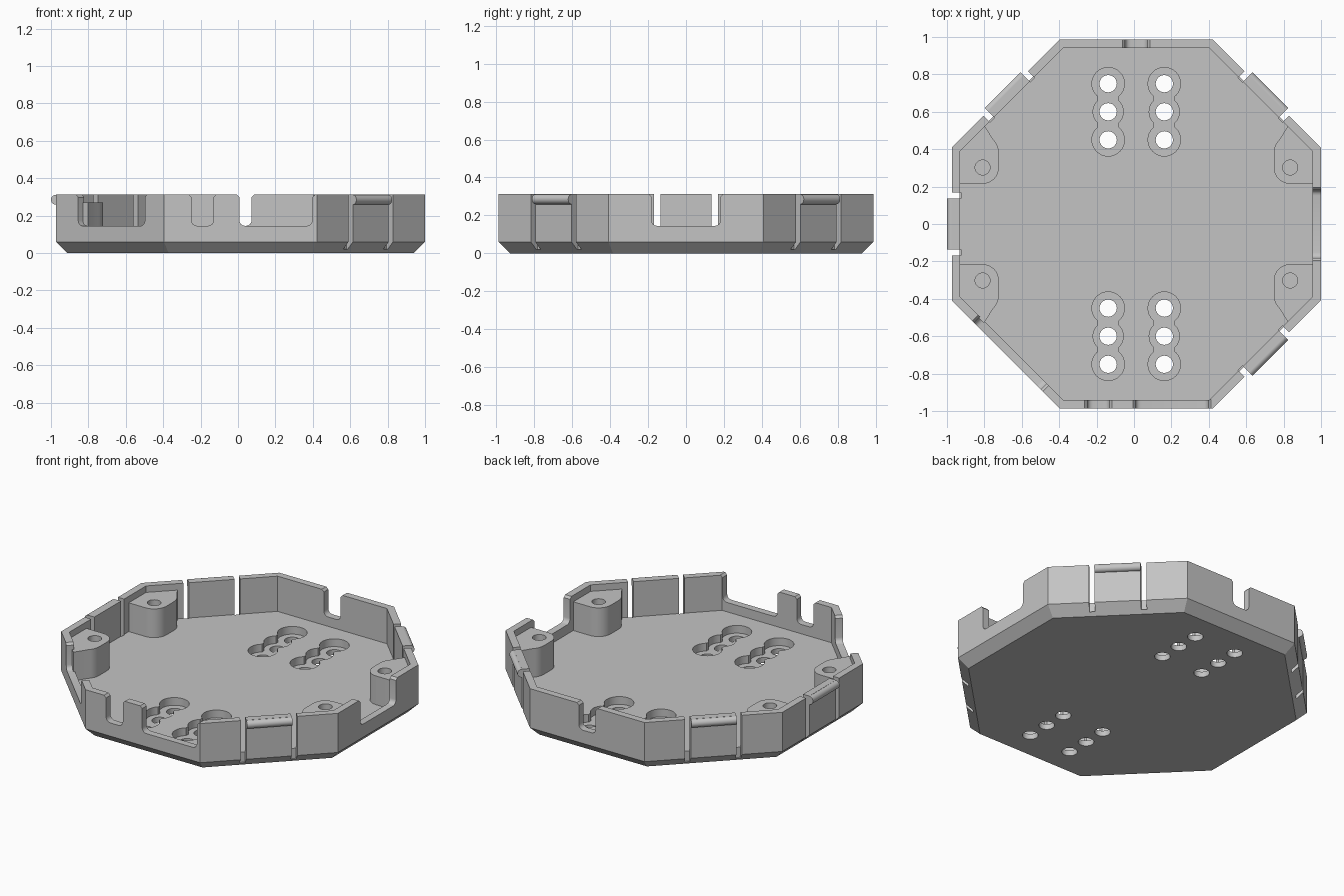
import bpy, bmesh, math
from mathutils import Matrix, Vector

cube = bpy.data.objects.get("Cube")
if cube:
    bpy.data.objects.remove(cube, do_unlink=True)

CX = 0.0125           # tray centre, shifted by the side clip
APO = 0.9865          # octagon apothem
WALL = 0.045
HEIGHT = 0.312
FLOOR = 0.085
CHAMFER = 0.06
SILL = 0.145

grey = bpy.data.materials.new("light grey plastic")
grey.use_nodes = True
colour = (0.55, 0.55, 0.55, 1)
grey.diffuse_color = colour
grey.node_tree.nodes["Principled BSDF"].inputs["Base Color"].default_value = colour


def make(name, bm):
    bmesh.ops.recalc_face_normals(bm, faces=bm.faces)
    mesh = bpy.data.meshes.new(name)
    bm.to_mesh(mesh)
    bm.free()
    mesh.materials.append(grey)
    obj = bpy.data.objects.new(name, mesh)
    bpy.context.collection.objects.link(obj)
    return obj


def prism(name, pts, matrix, low, high):
    """Extrude a 2D outline along local z from low to high."""
    bm = bmesh.new()
    rings = [[bm.verts.new(matrix @ Vector((u, v, w))) for u, v in pts] for w in (low, high)]
    bm.faces.new(rings[0])
    bm.faces.new(rings[1])
    n = len(pts)
    for i in range(n):
        j = (i + 1) % n
        bm.faces.new((rings[0][i], rings[0][j], rings[1][j], rings[1][i]))
    return make(name, bm)


def arc(cx, cy, r, start, end, steps):
    angles = [math.radians(start + (end - start) * i / steps) for i in range(steps + 1)]
    return [(cx + r * math.cos(a), cy + r * math.sin(a)) for a in angles]


def circle(cx, cy, r, steps=32):
    return arc(cx, cy, r, 0, 360, steps)[:-1]


def wall_frame(degrees):
    """Local x runs along the wall, y is up, z points outward."""
    a = math.radians(degrees)
    t = Vector((-math.sin(a), math.cos(a), 0))
    n = Vector((math.cos(a), math.sin(a), 0))
    m = Matrix((t, Vector((0, 0, 1)), n)).transposed().to_4x4()
    return Matrix.Translation((CX, 0, 0)) @ m


def cut(target, cutter):
    mod = target.modifiers.new("cut", "BOOLEAN")
    mod.operation = "DIFFERENCE"
    mod.solver = "EXACT"
    mod.object = cutter
    bpy.context.view_layer.objects.active = target
    bpy.ops.object.modifier_apply(modifier=mod.name)
    bpy.data.objects.remove(cutter, do_unlink=True)


def smooth(obj):
    bpy.ops.object.select_all(action="DESELECT")
    obj.select_set(True)
    bpy.context.view_layer.objects.active = obj
    bpy.ops.object.shade_smooth_by_angle(angle=math.radians(28))


# Octagonal tray lofted from rings of (apothem, height)
bm = bmesh.new()
rings = []
for apo, z in ((APO - CHAMFER, 0), (APO, CHAMFER), (APO, HEIGHT),
               (APO - WALL, HEIGHT), (APO - WALL, FLOOR)):
    radius = apo / math.cos(math.pi / 8)
    rings.append([bm.verts.new((CX + x, y, z)) for x, y in arc(0, 0, radius, 22.5, 337.5, 7)])
for low, high in zip(rings, rings[1:]):
    for i in range(8):
        j = (i + 1) % 8
        bm.faces.new((low[i], low[j], high[j], high[i]))
bm.faces.new(rings[0])
bm.faces.new(rings[-1])
tray = make("octagonal_tray", bm)

# Open windows in the walls: wall direction, start and end along the wall
IN, OUT = APO - WALL - 0.004, APO + 0.1
for angle, a, b in ((-90, -0.262, -0.143), (-90, -0.005, 0.385), (90, -0.06, 0.06),
                    (0, -0.182, 0.182), (-135, -0.24, 0.265)):
    c, f, top = 0.03, 0.014, HEIGHT
    outline = arc(a + c, SILL + c, c, 180, 270, 4) + arc(b - c, SILL + c, c, 270, 360, 4)
    outline += [(b, top - f), (b + f, top), (b + f, top + 0.1),
                (a - f, top + 0.1), (a - f, top), (a, top - f)]
    cut(tray, prism("window_cutter", outline, wall_frame(angle), IN, OUT))

# Snap clips: a pair of slots and a rounded ridge on each clip wall
for angle, label in ((45, "back_left"), (135, "back_right"), (-45, "front_left"), (180, "right")):
    frame = wall_frame(angle)
    for side in (-1, 1):
        u0, u1 = sorted((side * 0.135, side * 0.168))
        slot = [(u0, 0.02), (u1, 0.02), (u1, 0.5), (u0, 0.5)]
        cut(tray, prism("slot_cutter", slot, frame, IN, OUT))
    along = frame @ Matrix.Translation((0, HEIGHT - 0.027, APO)) @ Matrix.Rotation(math.pi / 2, 4, "Y")
    smooth(prism(label + "_clip_ridge", circle(0, 0, 0.026, 24), along, -0.135, 0.135))

# Counterbored rows of three through holes in the floor
ID = Matrix.Identity(4)
for x in (-0.138, 0.162):
    for s in (-1, 1):
        for y, r in ((0.45, 0.087), (0.6, 0.081), (0.75, 0.087)):
            cut(tray, prism("counterbore_cutter", circle(x, s * y, r), ID, 0.035, 0.2))
            cut(tray, prism("hole_cutter", circle(x, s * y, 0.046), ID, -0.1, 0.2))
        neck = [(x - 0.054, s * 0.45), (x + 0.054, s * 0.45), (x + 0.054, s * 0.75), (x - 0.054, s * 0.75)]
        cut(tray, prism("neck_cutter", neck, ID, 0.035, 0.2))
smooth(tray)

# Screw posts tucked into four corners, mirrored from one outline
edge = APO - WALL + 0.01
post = [(edge, 0.215)] + arc(0.822, 0.302, 0.087, 270, 180, 8)
post += arc(0.835, 0.38, 0.1, 180, 135, 5)
post += [(0.815, 0.53), (edge, edge * math.tan(math.pi / 8))]
for sx, side in ((1, "left"), (-1, "right")):
    for sy, end in ((1, "back"), (-1, "front")):
        outline = [(CX + sx * x, sy * y) for x, y in post]
        obj = prism(end + "_" + side + "_screw_post", outline, ID, FLOOR - 0.02, 0.27)
        cut(obj, prism("screw_cutter", circle(CX + sx * 0.822, sy * 0.302, 0.04), ID, 0.1, 0.4))
        smooth(obj)
